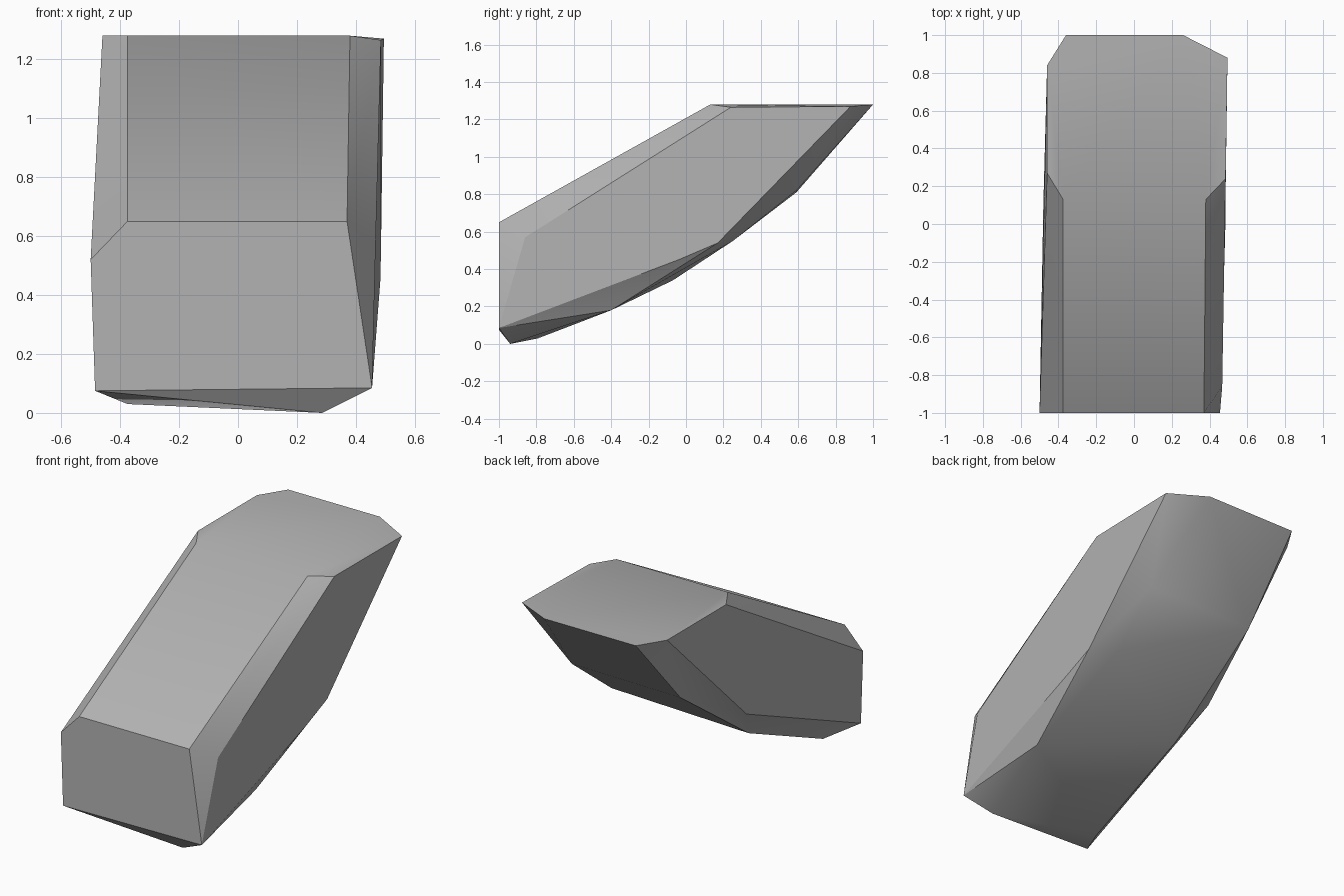
import bpy
import bmesh
import math

cube = bpy.data.objects.get("Cube")
if cube:
    bpy.data.objects.remove(cube, do_unlink=True)

# Stone colour
stone = bpy.data.materials.new("stone_grey")
stone.use_nodes = True
grey = (0.45, 0.45, 0.45, 1)
stone.diffuse_color = grey
stone.node_tree.nodes["Principled BSDF"].inputs["Base Color"].default_value = grey

# Corners of the chipped block, ring by ring
front_face = [(-.375, -1, .65), (.37, -1, .65), (.455, -1, .085),
              (-.485, -1, .075), (-.5, -1, .52)]
top_face = [(-.46, .27, 1.28), (-.375, .13, 1.28), (.38, .13, 1.28),
            (.485, .24, 1.265), (.495, .88, 1.27), (.26, 1, 1.28),
            (-.36, 1, 1.28), (-.46, .84, 1.28)]
right_side = [(.467, -.86, .57), (.483, -.04, .45), (.485, .17, .54)]
left_side = [(-.48, .1, .55)]
underside = [(.285, -.94, 0), (-.375, -.79, .03), (.4, -.4, .18),
             (-.375, -.07, .34), (.33, .25, .55), (.36, .59, .82),
             (-.375, .59, .81)]

# Wrap the corners in a convex skin
bm = bmesh.new()
for co in front_face + top_face + right_side + left_side + underside:
    bm.verts.new(co)
hull = bmesh.ops.convex_hull(bm, input=bm.verts[:])
loose = [v for v in bm.verts if not v.link_faces]
bmesh.ops.delete(bm, geom=loose, context='VERTS')
# Join the nearly flat triangles into facets
bmesh.ops.dissolve_limit(bm, angle_limit=math.radians(2),
                         verts=bm.verts[:], edges=bm.edges[:])
bmesh.ops.recalc_face_normals(bm, faces=bm.faces[:])

mesh = bpy.data.meshes.new("rock")
bm.to_mesh(mesh)
bm.free()
mesh.materials.append(stone)
rock = bpy.data.objects.new("rock", mesh)
bpy.context.collection.objects.link(rock)

# Soft shading over shallow edges, crisp on the sharp ones
bpy.ops.object.select_all(action='DESELECT')
rock.select_set(True)
bpy.context.view_layer.objects.active = rock
bpy.ops.object.shade_smooth_by_angle(angle=math.radians(30))
